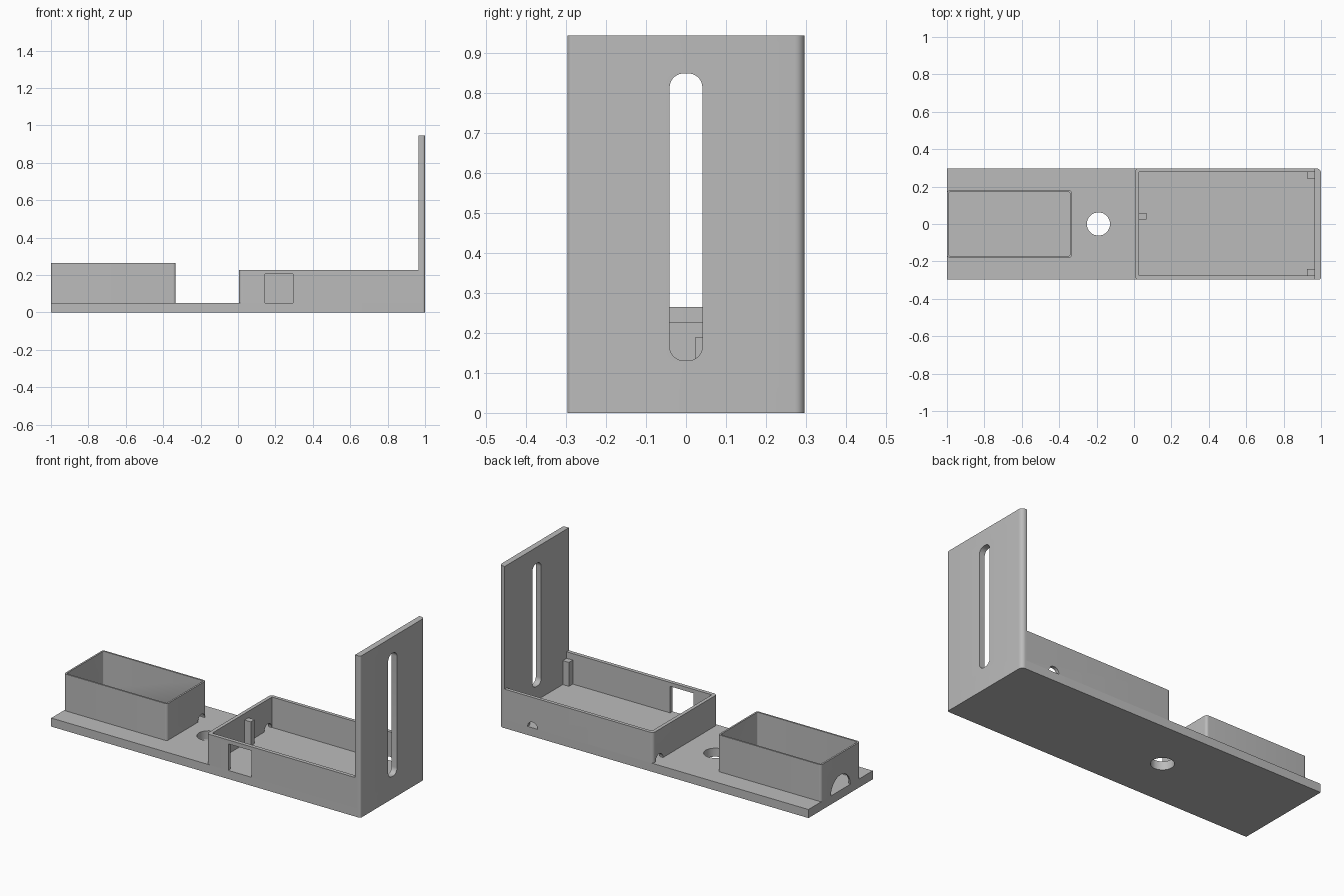
import bpy, bmesh, math
from mathutils import Matrix, Vector

if "Cube" in bpy.data.objects:
    bpy.data.objects.remove(bpy.data.objects["Cube"], do_unlink=True)

GREY = (0.5, 0.5, 0.5, 1)
grey = bpy.data.materials.new("plain grey")
grey.use_nodes = True
grey.diffuse_color = GREY
grey.node_tree.nodes["Principled BSDF"].inputs["Base Color"].default_value = GREY

# Maps from (u, v, depth) to world axes for prisms along z, x and y
ALONG_Z = Matrix.Identity(3)
ALONG_X = Matrix(((0, 0, 1), (1, 0, 0), (0, 1, 0)))
ALONG_Y = Matrix(((1, 0, 0), (0, 0, 1), (0, 1, 0)))


def prism(name, u, v, depth, radii=(0, 0, 0, 0), axes=ALONG_Z):
    """Extrude a rectangle whose corners have the given radii."""
    corners = [(u[0], v[0], 1, 1), (u[1], v[0], -1, 1),
               (u[1], v[1], -1, -1), (u[0], v[1], 1, -1)]
    outline = []
    for i, ((cu, cv, su, sv), r) in enumerate(zip(corners, radii)):
        steps = 8 if r else 0
        for k in range(steps + 1):
            a = math.pi + (i + k / max(steps, 1)) * math.pi / 2
            outline.append((cu + r * (su + math.cos(a)), cv + r * (sv + math.sin(a))))
    bm = bmesh.new()
    face = bm.faces.new([bm.verts.new(axes @ Vector((p, q, depth[0]))) for p, q in outline])
    new = bmesh.ops.extrude_face_region(bm, geom=[face])["geom"]
    shift = axes @ Vector((0, 0, depth[1] - depth[0]))
    bmesh.ops.translate(bm, vec=shift, verts=[g for g in new if isinstance(g, bmesh.types.BMVert)])
    bmesh.ops.recalc_face_normals(bm, faces=bm.faces)
    mesh = bpy.data.meshes.new(name)
    bm.to_mesh(mesh)
    bm.free()
    mesh.materials.append(grey)
    ob = bpy.data.objects.new(name, mesh)
    bpy.context.collection.objects.link(ob)
    return ob


def round_cut(centre, r, depth, axes):
    """Cylindrical cutter with its centre given in the plane of the cut."""
    u, v = centre
    return prism("cutter", (u - r, u + r), (v - r, v + r), depth, (r * 0.999,) * 4, axes)


def select(ob):
    bpy.ops.object.select_all(action='DESELECT')
    ob.select_set(True)
    bpy.context.view_layer.objects.active = ob


def cut(ob, *cutters):
    for c in cutters:
        mod = ob.modifiers.new("cut", 'BOOLEAN')
        mod.operation, mod.solver, mod.object = 'DIFFERENCE', 'EXACT', c
        select(ob)
        bpy.ops.object.modifier_apply(modifier=mod.name)
        bpy.data.objects.remove(c, do_unlink=True)


W, FLOOR, RIM, PLATE_X = 0.297, 0.05, 0.228, 0.965

# Base plate with a round screw hole
base = prism("base_plate", (-1, 1), (-W, W), (0, FLOOR), (0, 0.012, 0.025, 0))
cut(base, round_cut((-0.19, 0), 0.062, (-0.1, 0.2), ALONG_Z))

# Large tray: three walls, a front window and two cable holes
tray = prism("large_tray_walls", (0.005, PLATE_X), (-W, W), (FLOOR, RIM), (0.02, 0, 0, 0.02))
cut(tray,
    prism("cutter", (0.026, 1.1), (-0.275, 0.277), (0, 0.4)),
    prism("cutter", (0.145, 0.295), (0, 0.205), (-0.4, -0.2), axes=ALONG_Y),
    round_cut((0.784, FLOOR), 0.033, (0.2, 0.4), ALONG_Y),
    round_cut((0.24, FLOOR), 0.035, (-0.1, 0.1), ALONG_X))

# Upright end plate with a long rounded slot
plate = prism("upright_plate", (PLATE_X, 1), (-W, W), (FLOOR, 0.945), (0, 0.012, 0.025, 0))
cut(plate, prism("cutter", (-0.041, 0.041), (0.131, 0.85), (0.8, 1.2), (0.035,) * 4, ALONG_X))

# Support posts inside the large tray
for name, x, y in (("back_post", 0.925, 0.242), ("front_post", 0.925, -0.275),
                   ("middle_post", 0.026, 0.024)):
    prism(name, (x, x + 0.04), (y, y + 0.035), (FLOOR, 0.19))

# Small box: thin walls, a large end arch and a small cable hole
box = prism("small_box_walls", (-1, -0.333), (-0.18, 0.18), (FLOOR, 0.265), (0.015,) * 4)
cut(box,
    prism("cutter", (-0.99, -0.343), (-0.17, 0.17), (0, 0.4), (0.006,) * 4),
    round_cut((0, FLOOR), 0.09, (-1.1, -0.9), ALONG_X),
    round_cut((0.14, FLOOR), 0.034, (-0.4, -0.3), ALONG_X))

for ob in (base, tray, plate, box):
    select(ob)
    bpy.ops.object.shade_smooth_by_angle(angle=math.radians(30))
